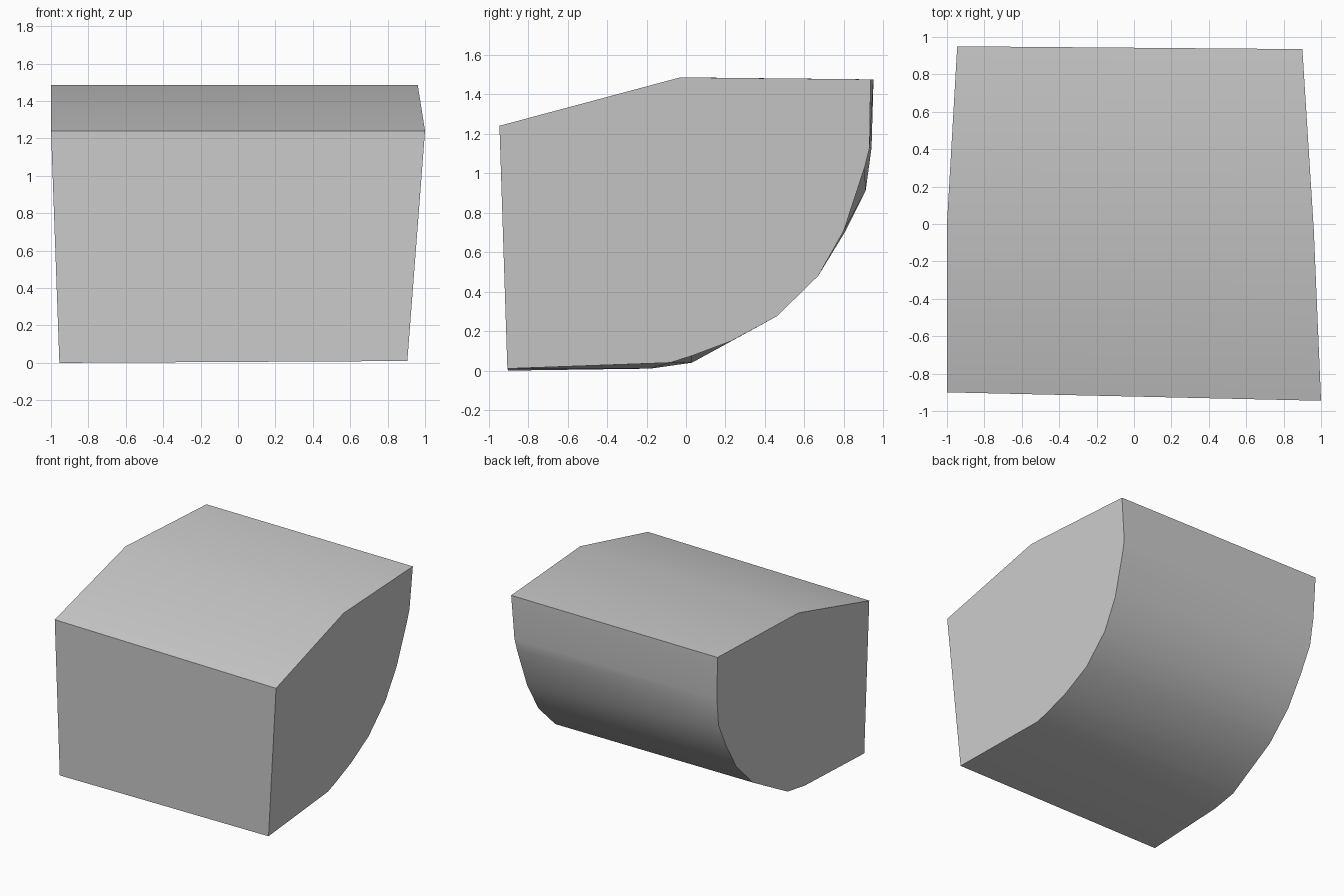
import bpy, bmesh, math

cube = bpy.data.objects.get("Cube")
if cube:
    bpy.data.objects.remove(cube, do_unlink=True)

grey = bpy.data.materials.new("plain grey")
grey.use_nodes = True
colour = (0.6, 0.6, 0.6, 1)
grey.diffuse_color = colour
grey.node_tree.nodes["Principled BSDF"].inputs["Base Color"].default_value = colour

# Side profiles (y, z): front top, ridge, back top, then down the curved back
left_profile = [(-.945, 1.24), (-.03, 1.485), (.935, 1.475), (.93, 1.13), (.905, 1.03),
                (.8, .71), (.67, .48), (.46, .275), (.23, .15), (.03, .075),
                (-.08, .04), (-.905, .01)]
right_profile = [(-.9, 1.24), (0, 1.485), (.95, 1.475), (.94, 1.13), (.91, .91),
                 (.81, .71), (.67, .48), (.46, .275), (.25, .16), (.03, .04),
                 (-.18, .01), (-.9, 0)]


# Slightly slanted end planes
def left_x(y, z):
    return 1 - .0625 * (y + .945) + .075 * (z - 1.24)


def right_x(y, z):
    return max(-1, -.955 + .034 * (y + .9) - .036 * z)


bm = bmesh.new()
left = [bm.verts.new((left_x(y, z), y, z)) for y, z in left_profile]
right = [bm.verts.new((right_x(y, z), y, z)) for y, z in right_profile]
right[1].co.x = -1

# End caps and the skin between them
bm.faces.new(left)
bm.faces.new(right[::-1])
for i in range(len(left)):
    j = (i + 1) % len(left)
    bm.faces.new((left[j], left[i], right[i], right[j]))
bmesh.ops.recalc_face_normals(bm, faces=bm.faces)

mesh = bpy.data.meshes.new("curved_block")
bm.to_mesh(mesh)
bm.free()
mesh.materials.append(grey)
block = bpy.data.objects.new("curved_block", mesh)
bpy.context.collection.objects.link(block)

bpy.ops.object.select_all(action="DESELECT")
block.select_set(True)
bpy.context.view_layer.objects.active = block
bpy.ops.object.shade_smooth_by_angle(angle=math.radians(40))
